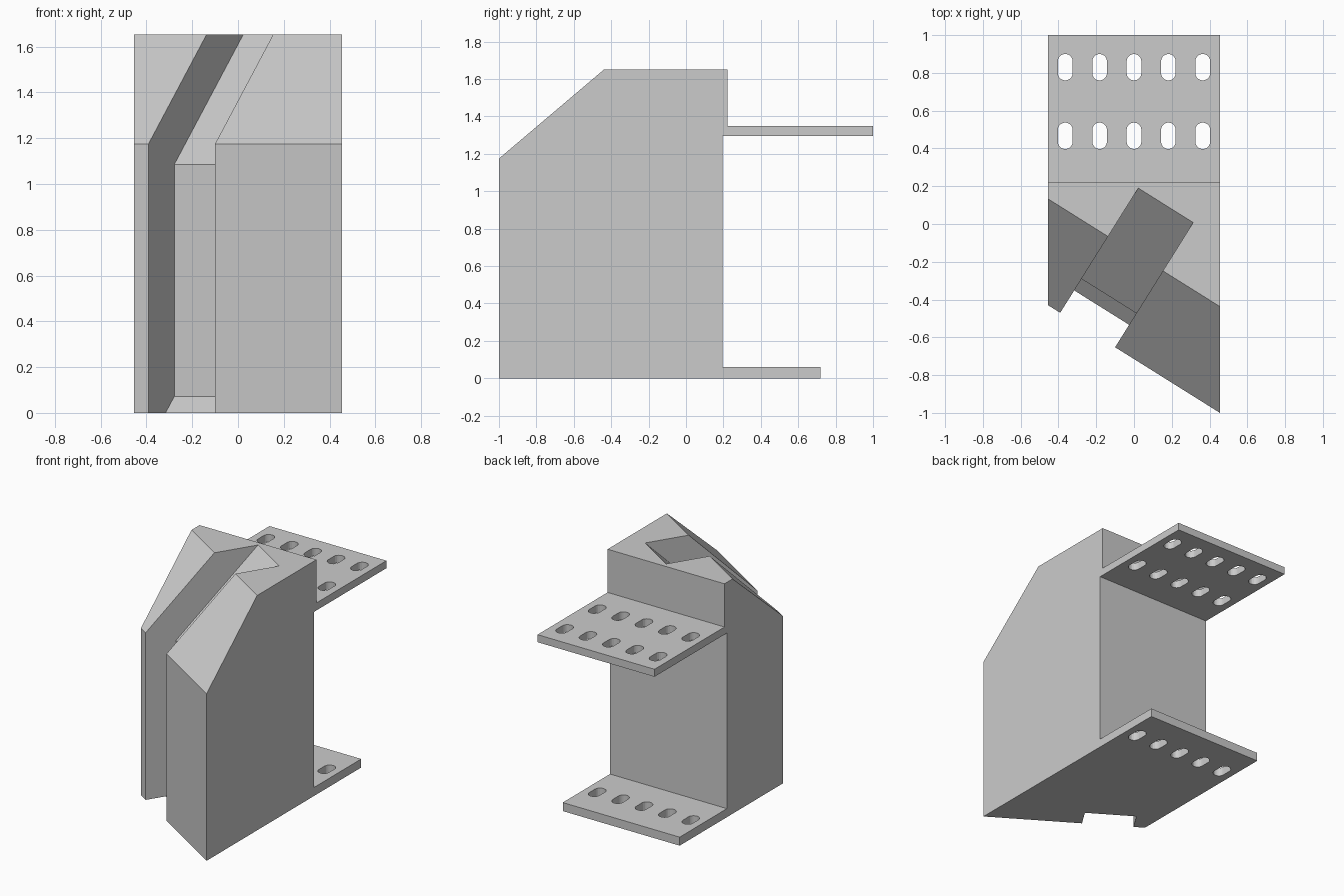
import bpy, bmesh, math
from mathutils import Vector

if "Cube" in bpy.data.objects:
    bpy.data.objects.remove(bpy.data.objects["Cube"])


def add_prism(bm, outline, origin, u, v, w, a, b):
    """Extrude a 2D outline (u, v axes) along w from a to b."""
    o, u, v, w = (Vector(i) for i in (origin, u, v, w))
    low = [bm.verts.new(o + u * p + v * q + w * a) for p, q in outline]
    top = [bm.verts.new(o + u * p + v * q + w * b) for p, q in outline]
    n = len(outline)
    bm.faces.new(low[::-1])
    bm.faces.new(top)
    for i in range(n):
        j = (i + 1) % n
        bm.faces.new((low[i], low[j], top[j], top[i]))


def finish(bm, name):
    bmesh.ops.recalc_face_normals(bm, faces=bm.faces)
    mesh = bpy.data.meshes.new(name)
    bm.to_mesh(mesh)
    bm.free()
    obj = bpy.data.objects.new(name, mesh)
    bpy.context.collection.objects.link(obj)
    return obj


def prism(name, *args):
    bm = bmesh.new()
    add_prism(bm, *args)
    return finish(bm, name)


def cut(target, cutter):
    cutter.hide_render = True
    mod = target.modifiers.new(cutter.name, 'BOOLEAN')
    mod.operation, mod.solver, mod.object = 'DIFFERENCE', 'EXACT', cutter
    bpy.context.view_layer.objects.active = target
    bpy.ops.object.modifier_apply(modifier=mod.name)
    bpy.data.objects.remove(cutter)


HALF = 0.455
X, Y, Z = (1, 0, 0), (0, 1, 0), (0, 0, 1)

# Bracket block with upper and lower mounting plates (side profile)
side = [(-1, 0), (0.72, 0), (0.72, 0.06), (0.195, 0.06), (0.195, 1.295),
        (1, 1.295), (1, 1.348), (0.222, 1.348), (0.222, 1.652), (-1, 1.652)]
bracket = prism("slotted_bracket", side, (0, 0, 0), Y, Z, X, -HALF, HALF)

# Skewed front: axes along and into the angled face
ang = math.atan2(0.57, 0.91)
along = (-math.cos(ang), math.sin(ang), 0)
inward = (math.sin(ang), math.cos(ang), 0)
corner = (HALF, -1, 0)

# Angled front face with 45 degree chamfer
front = [(-2, -1), (0, -1), (0, 1.175), (0.825, 2), (-2, 2)]
cut(bracket, prism("front_cutter", front, corner, inward, Z, along, -1, 3))

# Slot in the front with sloped top and foot
slot = [(-1, -0.1), (0.04, -0.1), (0.212, 0.072), (0.212, 1.085),
        (1.127, 2), (-1, 2)]
cut(bracket, prism("slot_cutter", slot, corner, inward, Z, along, 0.655, 0.998))

# Oblong bolt holes through both plates
R, STRAIGHT, SEG = 0.039, 0.031, 10
oblong = []
for sign in (1, -1):
    for i in range(SEG + 1):
        t = math.pi * i / SEG
        oblong.append((sign * R * math.cos(t), sign * (STRAIGHT + R * math.sin(t))))
bm = bmesh.new()
for y in (0.467, 0.83):
    for i in range(-2, 3):
        add_prism(bm, oblong, (i * 0.182, y, 0), X, Y, Z, -0.1, 1.5)
cut(bracket, finish(bm, "hole_cutter"))
